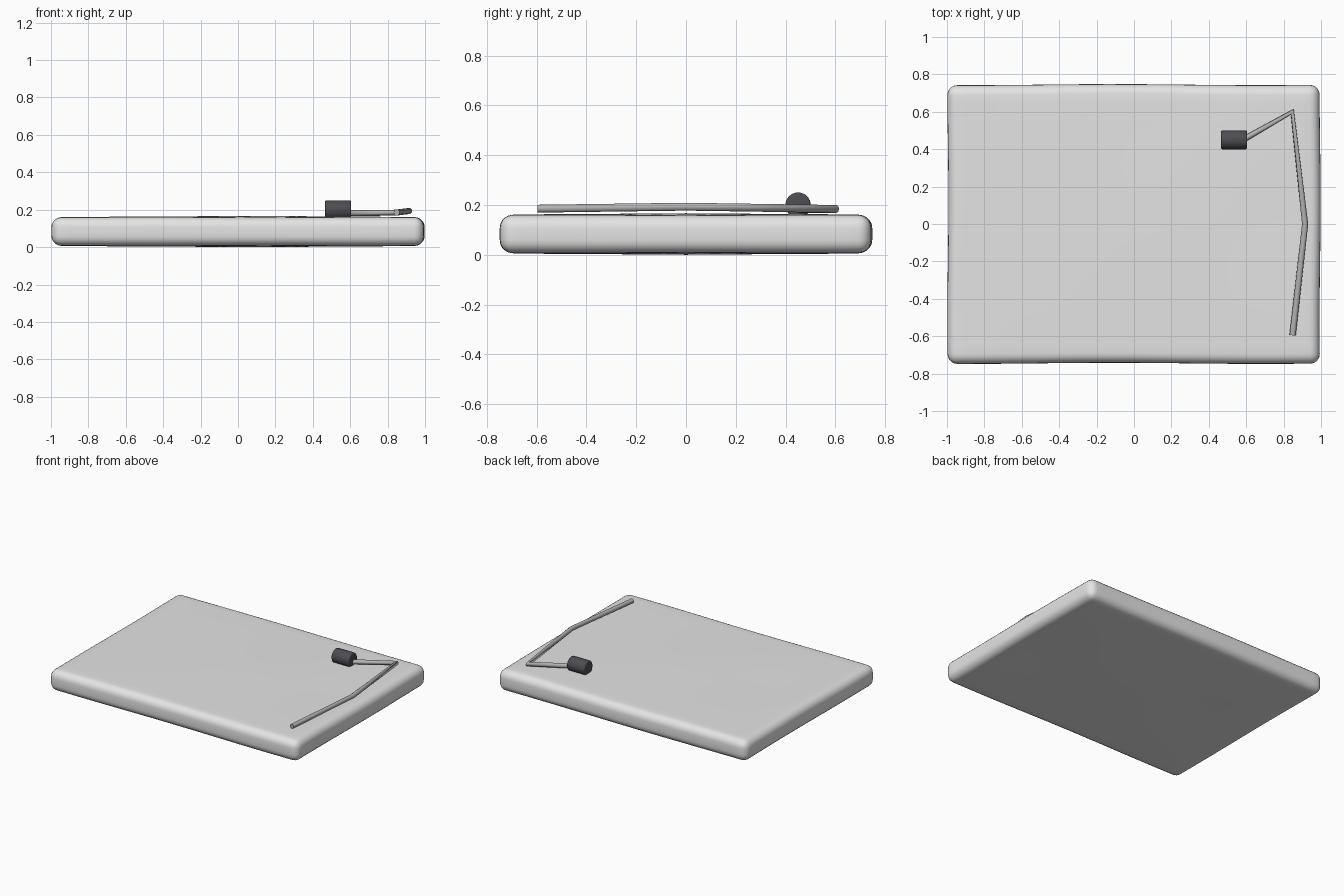
import bpy, bmesh, math
from mathutils import Vector

if "Cube" in bpy.data.objects:
    bpy.data.objects.remove(bpy.data.objects["Cube"])


def material(name, c):
    m = bpy.data.materials.new(name)
    m.diffuse_color = (*c, 1)
    m.use_nodes = True
    m.node_tree.nodes["Principled BSDF"].inputs["Base Color"].default_value = m.diffuse_color
    return m


pad_grey = material("light grey", (0.78, 0.78, 0.78))
cord_grey = material("mid grey", (0.45, 0.45, 0.45))
plug_grey = material("charcoal", (0.075, 0.075, 0.085))


def finish(name, bm, mat, angle):
    mesh = bpy.data.meshes.new(name)
    bm.normal_update()
    bm.to_mesh(mesh)
    bm.free()
    ob = bpy.data.objects.new(name, mesh)
    bpy.context.collection.objects.link(ob)
    mesh.materials.append(mat)
    bpy.ops.object.select_all(action='DESELECT')
    ob.select_set(True)
    bpy.context.view_layer.objects.active = ob
    bpy.ops.object.shade_smooth_by_angle(angle=math.radians(angle))
    return ob


# Soft rounded pad: bevelled slab, sliced into a grid and gently domed
bm = bmesh.new()
bmesh.ops.create_cube(bm, size=1)
for v in bm.verts:
    v.co = Vector((v.co.x * 1.99, v.co.y * 1.49, v.co.z * 0.152 + 0.0815))
bmesh.ops.bevel(bm, geom=bm.edges[:], offset=0.052, segments=5, profile=0.5,
                affect='EDGES')
for axis, half in ((0, 0.9), (1, 0.65)):
    for i in range(13):
        p, n = Vector(), Vector()
        p[axis], n[axis] = half * (i / 6 - 1), 1
        bmesh.ops.bisect_plane(bm, geom=bm.verts[:] + bm.edges[:] + bm.faces[:],
                               plane_co=p, plane_no=n)
for v in bm.verts:
    x, y, z = v.co
    dome = (1 - x * x) * (1 - (y / 0.75) ** 2) if abs(x) < 1 and abs(y) < 0.75 else 0
    ripple = 0.0015 * math.sin(5 * x + 1) * math.cos(6 * y)
    v.co.z += (0.006 * dome + ripple) * (1 if z > 0.0815 else -1)
    if abs(y) > 0.68:
        v.co.y += 0.003 * math.sin(4 * x + 2)
    if abs(x) > 0.93:
        v.co.x += 0.003 * math.sin(5 * y + 1)
low = min(v.co.z for v in bm.verts)
for v in bm.verts:
    v.co.z -= low
finish("pad", bm, pad_grey, 60)

# Cord lying along the right edge and doubling back to the plug
curve = bpy.data.curves.new("cord", 'CURVE')
curve.dimensions = '3D'
curve.bevel_depth = 0.0165
curve.bevel_resolution = 3
curve.use_fill_caps = True
path = [(0.848, -0.595, 0.185), (0.915, 0, 0.193), (0.846, 0.6, 0.184), (0.56, 0.437, 0.182)]
s = curve.splines.new('POLY')
s.points.add(len(path) - 1)
for pt, co in zip(s.points, path):
    pt.co = (*co, 1)
curve.materials.append(cord_grey)
bpy.context.collection.objects.link(bpy.data.objects.new("cord", curve))

# Plug: small bevelled cylinder lying along x
bm = bmesh.new()
bmesh.ops.create_cone(bm, cap_ends=True, segments=32, radius1=0.051, radius2=0.051, depth=0.14)
rims = [e for e in bm.edges if any(len(f.verts) > 4 for f in e.link_faces)]
bmesh.ops.bevel(bm, geom=rims, offset=0.009, segments=3, profile=0.5, affect='EDGES')
for v in bm.verts:
    v.co = Vector((v.co.z + 0.535, v.co.y + 0.45, -v.co.x + 0.199))
finish("plug", bm, plug_grey, 40)
